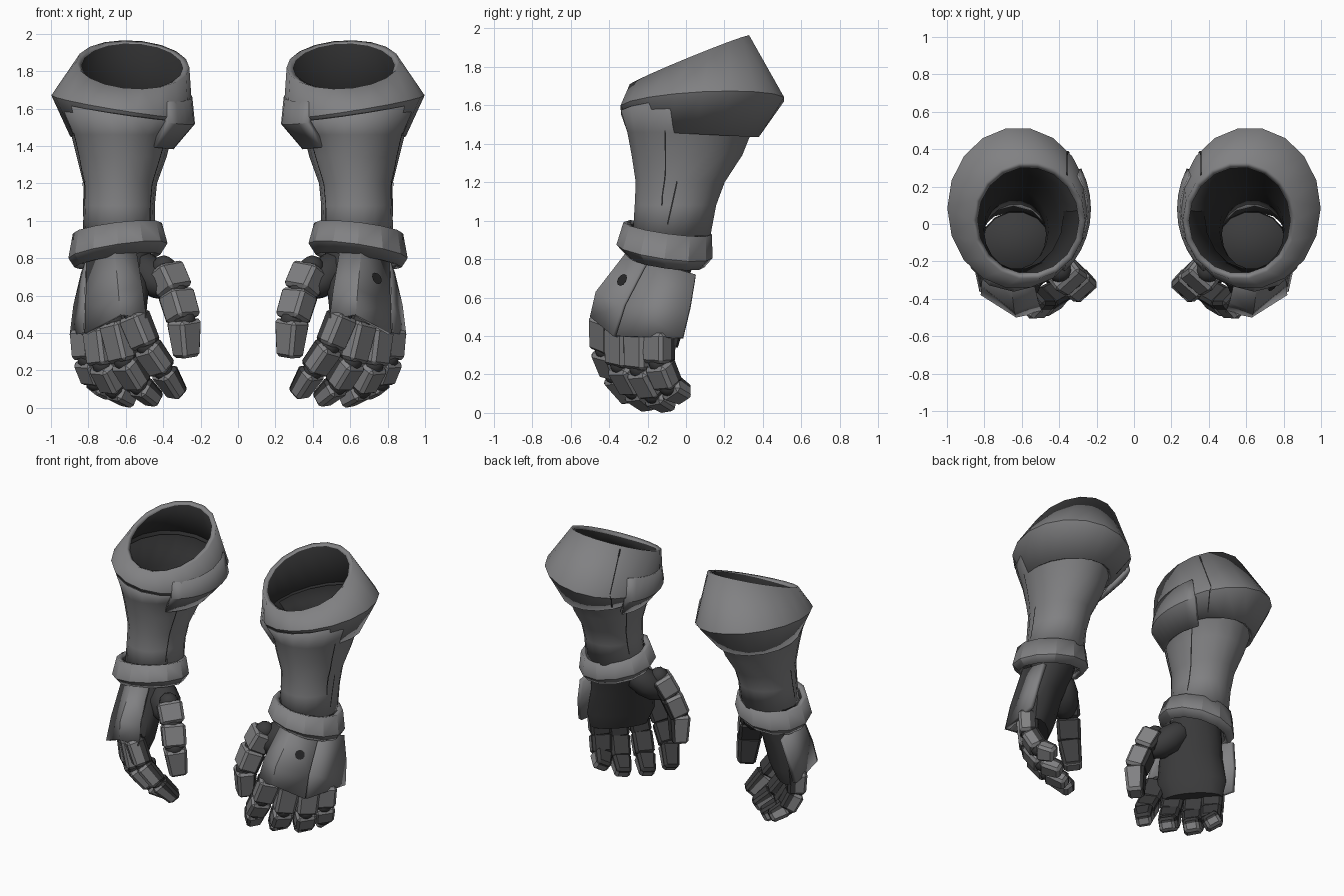
import bpy, bmesh, math
from mathutils import Vector, Matrix
from mathutils.bvhtree import BVHTree

cube = bpy.data.objects.get("Cube")
if cube:
    bpy.data.objects.remove(cube, do_unlink=True)


def material(name, value):
    mat = bpy.data.materials.new(name)
    mat.use_nodes = True
    colour = (value, value, value * 1.03, 1)
    mat.diffuse_color = colour
    mat.node_tree.nodes["Principled BSDF"].inputs["Base Color"].default_value = colour
    return mat


ARMOUR = material("armour grey", 0.22)
FABRIC = material("glove dark grey", 0.045)
LINING = material("lining dark grey", 0.027)
SEAM = material("seam black", 0.02)
parts = []


def finish(name, bm, mats, thickness=0, angle=25, dark_rim=False):
    """Make an object; a second material lines the inside of thick shells."""
    mesh = bpy.data.meshes.new(name)
    bm.to_mesh(mesh)
    bm.free()
    for mat in mats:
        mesh.materials.append(mat)
    mesh.shade_smooth()
    mesh.set_sharp_from_angle(angle=math.radians(angle))
    ob = bpy.data.objects.new("left_" + name, mesh)
    bpy.context.collection.objects.link(ob)
    if thickness:
        mod = ob.modifiers.new("thickness", "SOLIDIFY")
        mod.thickness = thickness
        mod.offset = -1
        mod.material_offset = len(mats) - 1
        mod.material_offset_rim = 1 if dark_rim else 0
    parts.append(ob)
    return ob


def grid(bm, rows, wrap=False):
    """Join rows of points with quads."""
    rows = [[bm.verts.new(p) for p in row] for row in rows]
    count = len(rows[0])
    for low, high in zip(rows, rows[1:]):
        for i in range(count if wrap else count - 1):
            j = (i + 1) % count
            bm.faces.new((low[i], low[j], high[j], high[i]))
    return rows


def ring(n, cx, cy, z, rx, ry, tilt_x=0, tilt_y=0, turn=0, arc=None):
    """Tilted ellipse, or an arc of one."""
    start, end = arc or (0, 360)
    spin = Matrix.Rotation(math.radians(turn), 2)
    points = []
    for i in range(n):
        a = math.radians(start + (end - start) * i / (n - 1 if arc else n))
        d = spin @ Vector((rx * math.cos(a), ry * math.sin(a)))
        points.append((cx + d.x, cy + d.y, z + tilt_x * d.x + tilt_y * d.y))
    return points


def loft(name, n, rings, mats, arc=None, closed=False, **options):
    bm = bmesh.new()
    rows = grid(bm, [ring(n, *r, arc=arc) for r in rings], wrap=not arc)
    if closed:
        bm.faces.new(rows[0][::-1])
        bm.faces.new(rows[-1])
    return finish(name, bm, mats, **options)


def panel(name, rows):
    bm = bmesh.new()
    grid(bm, rows[::-1])
    bmesh.ops.triangulate(bm, faces=bm.faces[:])
    return finish(name, bm, [ARMOUR], thickness=0.03)


def surface(ob):
    mesh = ob.data
    return BVHTree.FromPolygons([v.co for v in mesh.vertices],
                                [tuple(p.vertices) for p in mesh.polygons])


def seam(name, ob, start, end, width=0.004, samples=14):
    """Thin dark ribbon laid on a surface."""
    tree, start, end = surface(ob), Vector(start), Vector(end)
    rows = []
    for i in range(samples):
        spot, normal, _, _ = tree.find_nearest(start.lerp(end, i / (samples - 1)))
        side = normal.cross(end - start).normalized() * width
        rows.append([spot + side + normal * 0.005, spot - side + normal * 0.005])
    bm = bmesh.new()
    grid(bm, rows)
    finish(name, bm, [SEAM])


def segment(name, start, end, out, wide, thick, taper, split):
    """Bevelled finger plate, fabric below the split level."""
    start, end = Vector(start), Vector(end)
    middle = (start + end) / 2
    axis = (end - start).normalized()
    out = (out - axis * out.dot(axis)).normalized()
    side = out.cross(axis)
    half = (end - start).length * 0.5
    bm = bmesh.new()
    bmesh.ops.create_cube(bm, size=2)
    for v in bm.verts:
        u, w, t = v.co
        k = taper if t > 0 else 1
        v.co = middle + side * u * wide * k + out * w * thick * k + axis * t * half
    bm.normal_update()
    bmesh.ops.bevel(bm, geom=bm.edges[:], offset=0.018, segments=1, affect="EDGES")
    level = middle + out * thick * split
    bmesh.ops.bisect_plane(bm, geom=bm.verts[:] + bm.edges[:] + bm.faces[:],
                           plane_co=level, plane_no=out)
    for f in bm.faces:
        f.material_index = 1 if (f.calc_center_median() - level).dot(out) < 0 else 0
    finish(name, bm, [ARMOUR, FABRIC])


def digit(name, joints, out, wide, thick, split):
    pairs = list(zip(joints, joints[1:]))
    for i, (a, b) in enumerate(pairs):
        shrink = 1 - 0.05 * i
        segment(f"{name}_plate_{i + 1}", a, b, out, wide * shrink, thick * shrink,
                0.78 if i == len(pairs) - 1 else 0.96, split)
    bm = bmesh.new()
    for p in joints[:-1]:
        bmesh.ops.create_icosphere(bm, subdivisions=2, radius=thick * 0.85,
                                   matrix=Matrix.Translation(p))
    finish(name + "_joints", bm, [FABRIC])


# Flared elbow cuff, forearm shell and wrist band
cuff = loft("elbow_cuff", 18, [
    (0.625, 0.055, 1.45, 0.272, 0.328, 0, -0.05),
    (0.62, 0.085, 1.61, 0.378, 0.432, 0.16, 0.05),
    (0.562, 0.018, 1.835, 0.302, 0.315, 0.05, 0.41),
], [ARMOUR, LINING], thickness=0.035)

forearm = loft("forearm_shell", 18, [
    (0.635, -0.075, 0.92, 0.195, 0.205),
    (0.635, -0.055, 1.08, 0.19, 0.215),
    (0.63, -0.03, 1.2, 0.197, 0.235),
    (0.622, 0.005, 1.34, 0.24, 0.292),
    (0.622, 0.018, 1.46, 0.27, 0.328),
    (0.62, 0.065, 1.585, 0.35, 0.41, 0.15, 0.05),
], [ARMOUR, LINING], thickness=0.025, angle=35, dark_rim=True)

loft("inner_cuff_plate", 9, [
    (0.625, 0.04, 1.41, 0.28, 0.335, 0.1, 0),
    (0.62, 0.08, 1.58, 0.39, 0.435, 0.16, 0.05),
    (0.61, 0.065, 1.72, 0.366, 0.39, 0.16, 0.15),
], [ARMOUR], arc=(150, 230), thickness=0.03)

loft("wrist_band", 12, [
    (0.645, -0.105, 0.785, 0.23, 0.2, -0.15, -0.14),
    (0.642, -0.112, 0.84, 0.265, 0.25, -0.15, -0.14),
    (0.645, -0.095, 0.96, 0.238, 0.23, -0.12, -0.14),
], [ARMOUR, FABRIC], thickness=0.04)

# Fabric glove: palm, wrist and rounded top
loft("glove_palm", 14, [
    (0.69, -0.2, 0.34, 0.2, 0.08, 0, 0, 48),
    (0.675, -0.2, 0.45, 0.235, 0.115, 0, 0, 48),
    (0.655, -0.185, 0.62, 0.215, 0.13, 0, 0, 45),
    (0.635, -0.105, 0.8, 0.175, 0.14, 0, 0, 30),
    (0.63, -0.095, 0.95, 0.185, 0.165),
    (0.63, -0.095, 1.02, 0.18, 0.16),
    (0.63, -0.095, 1.07, 0.1, 0.09),
], [FABRIC], closed=True, angle=40)

# Plates on the back of the hand
hand_plate = panel("hand_back_plate", [
    [(0.545, -0.27, 0.85), (0.66, -0.3, 0.85), (0.81, -0.21, 0.79)],
    [(0.51, -0.42, 0.64), (0.64, -0.47, 0.63), (0.815, -0.33, 0.56)],
    [(0.49, -0.47, 0.48), (0.63, -0.5, 0.5), (0.82, -0.38, 0.4)],
])
panel("hand_side_plate", [
    [(0.815, -0.195, 0.79), (0.84, 0.05, 0.72)],
    [(0.822, -0.315, 0.56), (0.88, 0.02, 0.55)],
    [(0.826, -0.365, 0.4), (0.9, -0.02, 0.39)],
])

# Curled fingers
back_of_hand = Vector((0.74, -0.67, 0.1))
fingers = {
    "index": [(0.56, -0.42, 0.5), (0.49, -0.42, 0.33), (0.4, -0.37, 0.2), (0.32, -0.28, 0.07)],
    "middle": [(0.66, -0.34, 0.46), (0.61, -0.34, 0.25), (0.53, -0.27, 0.12), (0.44, -0.18, 0.04)],
    "ring": [(0.75, -0.24, 0.43), (0.725, -0.24, 0.23), (0.66, -0.17, 0.1), (0.57, -0.08, 0.04)],
    "little": [(0.815, -0.14, 0.42), (0.805, -0.14, 0.26), (0.76, -0.09, 0.14), (0.69, 0, 0.09)],
}
for name, joints in fingers.items():
    digit(name + "_finger", joints, back_of_hand, 0.073, 0.066, -0.2)

# Thumb with its fabric base
digit("thumb", [(0.395, -0.25, 0.75), (0.335, -0.29, 0.62), (0.29, -0.33, 0.47), (0.275, -0.31, 0.27)],
      Vector((-0.6, -0.7, 0.2)), 0.086, 0.077, -0.6)
base = bmesh.new()
aim = Vector((-0.2, -0.17, -0.2)).to_track_quat("Z", "Y").to_matrix().to_4x4()
bmesh.ops.create_uvsphere(base, u_segments=10, v_segments=6, radius=0.11,
                          matrix=Matrix.Translation((0.47, -0.19, 0.71)) @ aim
                          @ Matrix.Diagonal((1, 0.9, 1.6, 1)))
finish("thumb_base", base, [FABRIC], angle=40)

# Panel seams
seam("forearm_outer_seam", forearm, (0.9, -0.12, 1.46), (0.85, -0.13, 1.08))
seam("forearm_lower_seam", forearm, (0.85, -0.05, 1.2), (0.85, -0.1, 0.98))
seam("forearm_inner_seam", forearm, (0.38, 0.16, 1.44), (0.45, 0.02, 1.0))
seam("forearm_front_seam", forearm, (0.4, -0.14, 1.42), (0.47, -0.18, 1.0))
seam("cuff_upper_seam", cuff, (0.36, 0.26, 1.9), (0.33, 0.41, 1.62))
seam("cuff_lower_seam", cuff, (0.33, 0.41, 1.61), (0.4, 0.3, 1.46))

# Mirrored right gauntlet
for ob in list(parts):
    twin = ob.copy()
    twin.data = ob.data.copy()
    twin.name = ob.name.replace("left_", "right_")
    twin.data.transform(Matrix.Scale(-1, 4, (1, 0, 0)))
    twin.data.flip_normals()
    bpy.context.collection.objects.link(twin)

# Dark stud on the left hand only, following the plate
tree = surface(hand_plate)
spot, normal, _, _ = tree.find_nearest(Vector((0.74, -0.33, 0.69)))
turn = Matrix.Translation(spot) @ normal.to_track_quat("Z", "Y").to_matrix().to_4x4()
stud = bmesh.new()
bmesh.ops.create_circle(stud, cap_ends=True, cap_tris=True, segments=10, radius=0.034, matrix=turn)
for v in stud.verts:
    v.co = tree.find_nearest(v.co)[0] + normal * 0.008
finish("hand_stud", stud, [SEAM])
